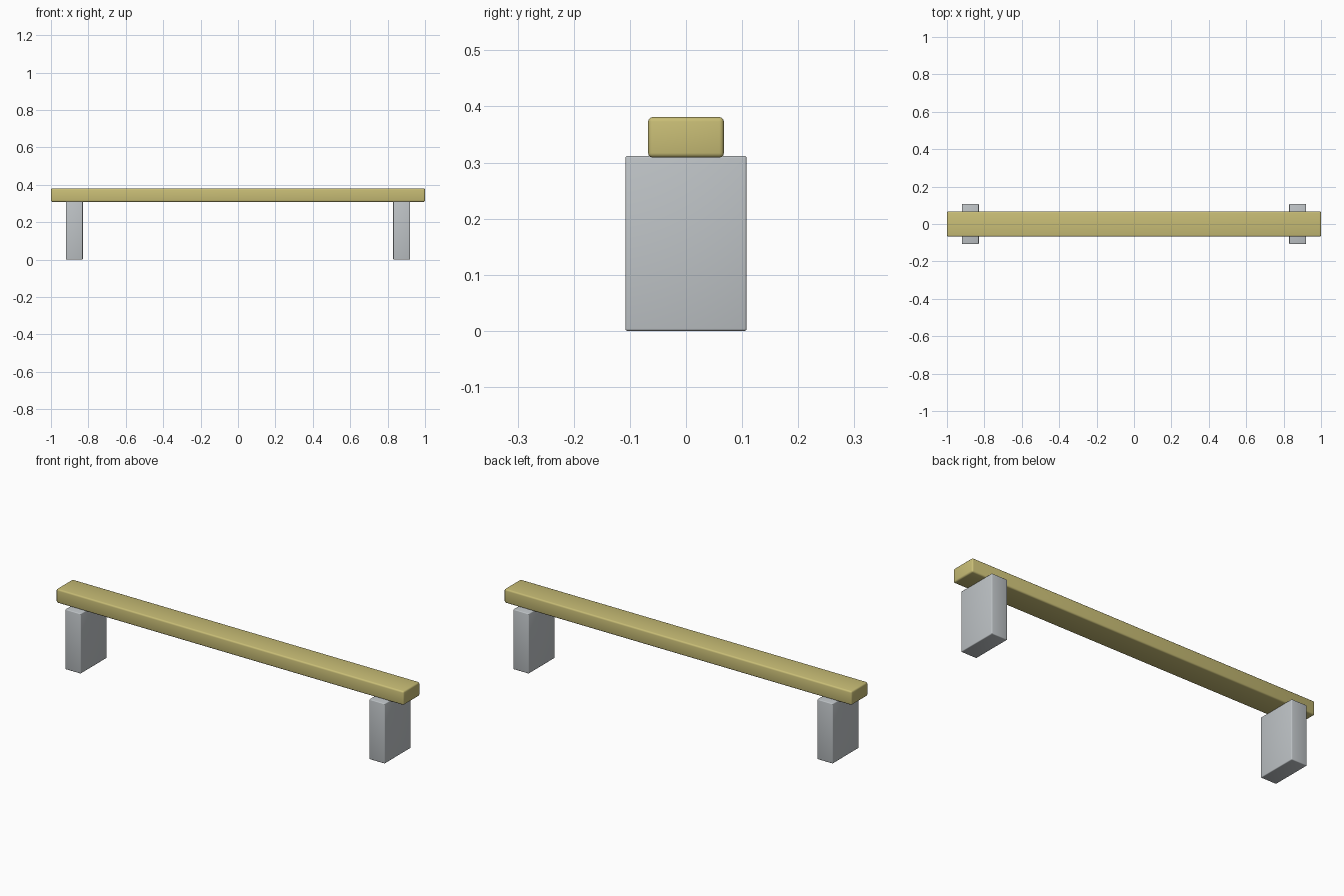
import bpy

cube = bpy.data.objects.get("Cube")
if cube:
    bpy.data.objects.remove(cube, do_unlink=True)


def material(name, rgb):
    mat = bpy.data.materials.new(name)
    mat.use_nodes = True
    mat.diffuse_color = (*rgb, 1)
    mat.node_tree.nodes["Principled BSDF"].inputs["Base Color"].default_value = (*rgb, 1)
    return mat


def rounded_box(name, center, size, radius, mat):
    bpy.ops.mesh.primitive_cube_add(size=1, location=center)
    obj = bpy.context.object
    obj.name = name
    obj.scale = size
    bpy.ops.object.transform_apply(location=False, rotation=False, scale=True)
    bevel = obj.modifiers.new("soft_edges", "BEVEL")
    bevel.width = radius
    bevel.segments = 3
    obj.data.materials.append(mat)
    bpy.ops.object.modifier_apply(modifier=bevel.name)
    bpy.ops.object.shade_smooth_by_angle()
    return obj


wood = material("pale_yellow_wood", (0.58, 0.51, 0.18))
stone = material("light_grey_concrete", (0.52, 0.55, 0.57))

# Long seat beam
rounded_box("seat_beam", (0, 0, 0.345), (2.0, 0.135, 0.072), 0.008, wood)

# Block supports at both ends
for side, name in ((1, "left_support"), (-1, "right_support")):
    rounded_box(name, (side * 0.875, 0, 0.156), (0.09, 0.216, 0.312), 0.004, stone)
